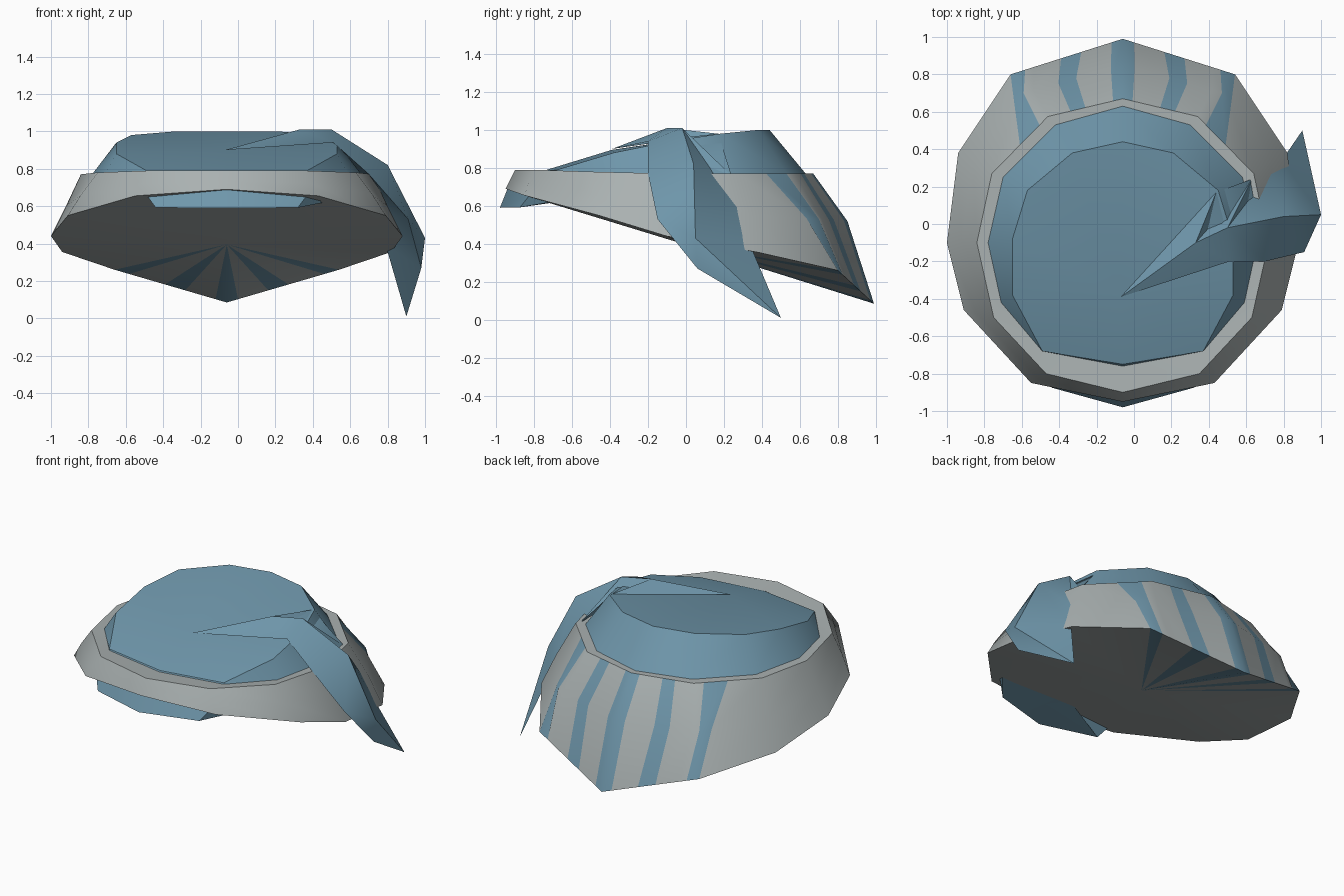
import bpy, bmesh, math
from mathutils import Vector

if "Cube" in bpy.data.objects:
    bpy.data.objects.remove(bpy.data.objects["Cube"])


def material(name, colour):
    m = bpy.data.materials.new(name)
    m.use_nodes = True
    m.diffuse_color = (*colour, 1)
    m.node_tree.nodes["Principled BSDF"].inputs["Base Color"].default_value = (*colour, 1)
    return m


GREY = material("pale grey", (0.40, 0.44, 0.44))
BLUE = material("dusty blue", (0.16, 0.31, 0.41))
MID_X = -0.06


def build(name, faces, mats, angle):
    """faces: list of (points, material index); matching corners are welded."""
    bm = bmesh.new()
    for points, index in faces:
        f = bm.faces.new([bm.verts.new(p) for p in points])
        f.material_index = index
    bmesh.ops.remove_doubles(bm, verts=bm.verts, dist=0.0005)
    bmesh.ops.dissolve_degenerate(bm, edges=bm.edges, dist=0.0005)
    bmesh.ops.recalc_face_normals(bm, faces=bm.faces)
    mesh = bpy.data.meshes.new(name)
    bm.to_mesh(mesh)
    bm.free()
    obj = bpy.data.objects.new(name, mesh)
    bpy.context.collection.objects.link(obj)
    for m in mats:
        mesh.materials.append(m)
    bpy.ops.object.select_all(action='DESELECT')
    obj.select_set(True)
    bpy.context.view_layer.objects.active = obj
    bpy.ops.object.shade_smooth_by_angle(angle=math.radians(angle))
    return obj


def on_ring(half, u):
    """Point on a mirrored half outline; u runs from 0 at the back to +-6 at the front."""
    a = abs(u)
    i = min(int(a), len(half) - 2)
    p = Vector(half[i]).lerp(Vector(half[i + 1]), a - i)
    return Vector((MID_X + math.copysign(p.x, u), p.y, p.z))


# Half outlines, back to front
hem = [(0, .99, .085), (.6, .8, .26), (.88, .38, .355), (.94, -.1, .44),
       (.85, -.46, .55), (.49, -.85, .655), (0, -.95, .69)]
bulge = [(0, .85, .52), (.53, .7, .53), (.8, .34, .55), (.86, -.1, .6),
         (.78, -.48, .66), (.45, -.83, .72), (0, -.925, .74)]
rim = [(0, .67, .77), (.4, .575, .77), (.7, .27, .77), (.78, -.1, .77),
       (.69, -.5, .78), (.41, -.8, .79), (0, -.9, .79)]
ledge = [(0, .63, .77), (.36, .53, .77), (.64, .25, .77), (.72, -.1, .77),
         (.65, -.42, .77), (.43, -.68, .78), (0, -.76, .78)]
crown = [(0, .44, 1), (.27, .38, 1), (.51, .18, .98), (.59, -.08, .94),
         (.59, -.38, .88), (.43, -.68, .79), (0, -.75, .785)]

# Column positions on hem, bulge and rim; True where a stripe starts
columns = [((0, 0, 0), True), ((.1, .12, .13), False), ((.37, .47, .5), True),
           ((.55, .65, .7), False), ((.8, .9, 1), False), ((.87, 1, 1.15), True),
           ((1, 1.18, 1.5), False)] + [((k, k, k), False) for k in range(2, 7)]

# Striped body with its underside and rim ledge
base = Vector((MID_X, 0, .395))
body = []
for side in (-1, 1):
    for (a, stripe), (b, _) in zip(columns, columns[1:]):
        ends = []
        for us in (a, b):
            pts = [on_ring(r, side * u) for r, u in zip((hem, bulge, rim), us)]
            ends.append(pts + [on_ring(ledge, side * us[2])])
        p, q = ends
        body.append(((base, p[0], q[0]), int(stripe)))
        for k in range(3):
            body.append(((p[k], q[k], q[k + 1], p[k + 1]), int(stripe and k < 2)))
build("striped_body", body, (GREY, BLUE), 40)

# Crown: sloping wall up to a tilted, nearly flat top
peak = Vector((-.07, -.39, .895))
cap = []
for side in (-1, 1):
    for k in range(6):
        lo, lo2 = on_ring(ledge, side * k), on_ring(ledge, side * (k + 1))
        hi, hi2 = on_ring(crown, side * k), on_ring(crown, side * (k + 1))
        cap.append(((lo, lo2, hi2, hi), 0))
        cap.append(((peak, hi, hi2), 0))
build("crown", cap, (BLUE,), 35)

# Folded tail: front edge, ridge and back edge at each station, closed to a tip
stations = [((.51, -.2, .94), (.33, -.1, 1.01), (.44, .17, .98)),
            ((.70, -.2, .77), (.5, -.02, 1.01), (.63, .24, .76)),
            ((.91, -.15, .53), (.8, .04, .82), (.73, .28, .58)),
            ((.98, .06, .27), (1, .05, .43), (.79, .34, .39))]
start, tip = (-.07, -.39, .9), (.9, .5, .01)
tail = []
for k in range(3):
    j = (k + 1) % 3
    tail.append(((start, stations[0][k], stations[0][j]), 0))
    tail.append(((tip, stations[-1][k], stations[-1][j]), 0))
    for s, t in zip(stations, stations[1:]):
        tail.append(((s[k], s[j], t[j]), 0))
        tail.append(((s[k], t[j], t[k]), 0))
build("folded_tail", tail, (BLUE,), 45)

# Lip tucked under the front edge
upper = [(.52, -.74, .635), (.43, -.82, .66), (0, -.94, .69)]
lower = [(.52, -.71, .62), (.38, -.875, .592), (0, -.98, .59)]
lip = []
for side in (-1, 1):
    for k in range(2):
        lip.append(((on_ring(upper, side * k), on_ring(upper, side * (k + 1)),
                     on_ring(lower, side * (k + 1)), on_ring(lower, side * k)), 0))
        lip.append(((Vector((MID_X, -.68, .62)), on_ring(lower, side * k),
                     on_ring(lower, side * (k + 1))), 0))
build("front_lip", lip, (BLUE,), 35)
